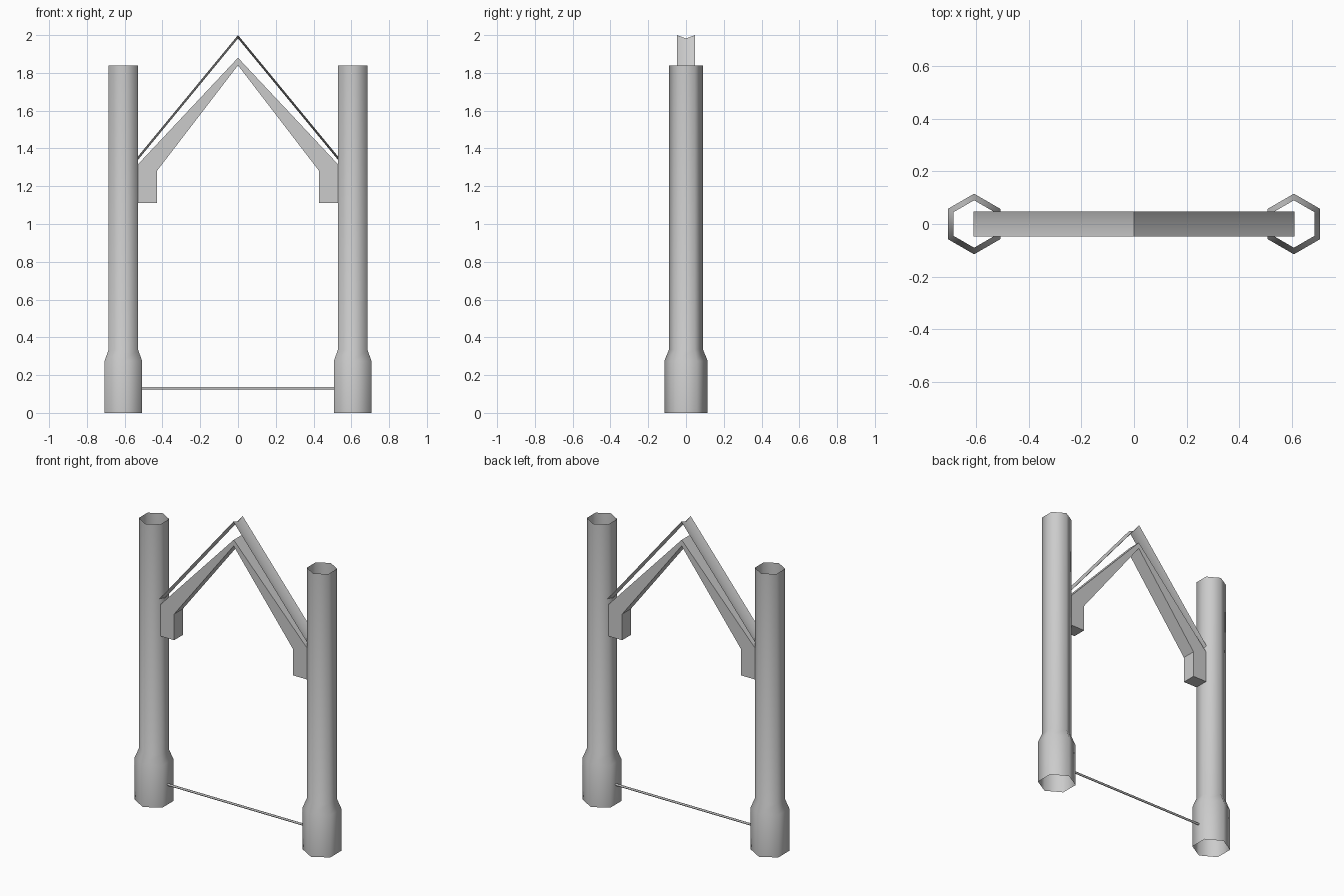
import bpy, bmesh, math

if "Cube" in bpy.data.objects:
    bpy.data.objects.remove(bpy.data.objects["Cube"])

POST_X = 0.607


def make_object(name, verts, faces, angle=None):
    """Create a mesh object with consistent normals and chosen shading."""
    mesh = bpy.data.meshes.new(name)
    mesh.from_pydata(verts, [], faces)
    bm = bmesh.new()
    bm.from_mesh(mesh)
    bmesh.ops.recalc_face_normals(bm, faces=bm.faces)
    bm.to_mesh(mesh)
    bm.free()
    obj = bpy.data.objects.new(name, mesh)
    bpy.context.collection.objects.link(obj)
    if angle is not None:
        bpy.ops.object.select_all(action='DESELECT')
        obj.select_set(True)
        bpy.context.view_layer.objects.active = obj
        bpy.ops.object.shade_smooth_by_angle(angle=math.radians(angle))
    return obj


def hex_tube(name, x, profile):
    """Open six-sided tube through (radius, z) rings, corners on the y axis."""
    verts = []
    for r, z in profile:
        for i in range(6):
            a = math.radians(90 + 60 * i)
            verts.append((x + r * math.cos(a), r * math.sin(a), z))
    faces = [(6 * k + i, 6 * k + (i + 1) % 6, 6 * k + 6 + (i + 1) % 6, 6 * k + 6 + i)
             for k in range(len(profile) - 1) for i in range(6)]
    obj = make_object(name, verts, faces, 80)
    # outward normals on the open tube
    centre_face = obj.data.polygons[0]
    if centre_face.normal.x * (centre_face.center.x - x) + centre_face.normal.y * centre_face.center.y < 0:
        obj.data.flip_normals()
    return obj


# Posts with a wider socket at the foot
post_profile = [(0.115, 0), (0.115, 0.275), (0.09, 0.335), (0.09, 1.84)]
for side, label in ((-1, "left"), (1, "right")):
    hex_tube(label + "_post", side * POST_X, post_profile)

# Gable beam: peaked outline, tapering to the apex, with dropped brackets
half = [(0.535, 1.31), (0.535, 1.11), (0.43, 1.11), (0.43, 1.28)]
right = [(0, 1.88)] + half + [(0, 1.84)]
n = len(right)
for side, label in ((-1, "left"), (1, "right")):
    verts = [(side * x, y, z) for y in (-0.045, 0.045) for x, z in right]
    faces = [(0, 1, 4, 5), (1, 2, 3, 4), (6, 7, 10, 11), (7, 8, 9, 10)]
    faces += [(i, i + 1, n + i + 1, n + i) for i in range(n - 1)]
    make_object(label + "_gable_beam", verts, faces, 30)

# Peaked roof slat with a shallow trough along its length
section = [(-0.048, 0), (0, -0.018), (0.048, 0)]
path = [(-0.61, 1.26), (0, 2.0), (0.61, 1.26)]
verts = [(x, y, z + dz) for x, z in path for y, dz in section]
faces = [(3 * k + i, 3 * k + 3 + i, 3 * k + 4 + i, 3 * k + 1 + i)
         for k in range(2) for i in range(2)]
slat = make_object("roof_slat", verts, faces, 50)
if slat.data.polygons[0].normal.z < 0:
    slat.data.flip_normals()

# Thin tie rod between the feet
bpy.ops.mesh.primitive_cylinder_add(vertices=6, radius=0.007, depth=1.06,
                                    location=(0, 0, 0.13), rotation=(0, math.pi / 2, 0))
bpy.context.object.name = "tie_rod"
bpy.ops.object.shade_smooth_by_angle(angle=math.radians(70))
